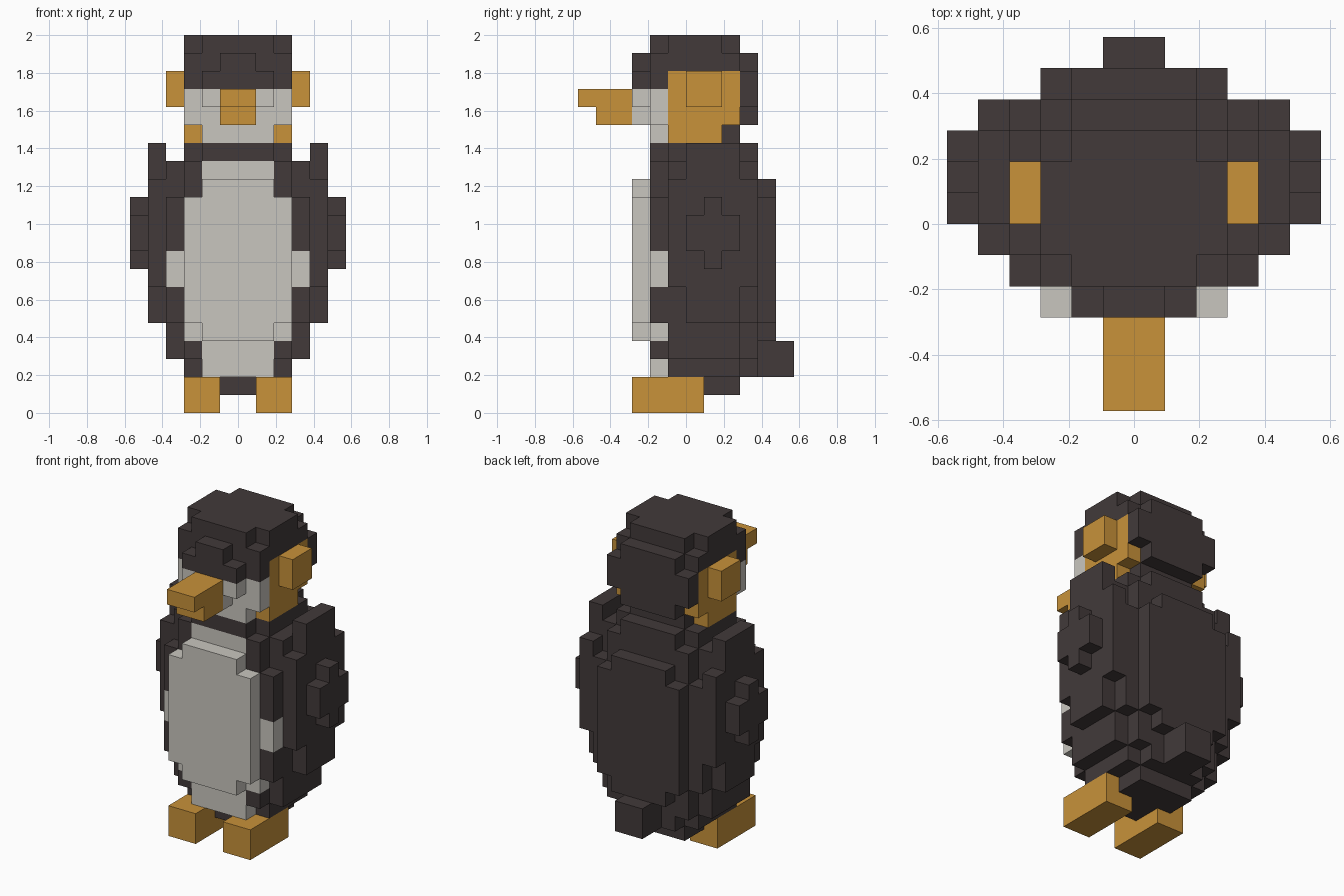
import bpy
import bmesh
from mathutils import Vector

cube = bpy.data.objects.get("Cube")
if cube:
    bpy.data.objects.remove(cube)

U = 2 / 21  # edge of one block


def material(name, rgb):
    m = bpy.data.materials.new(name)
    m.use_nodes = True
    color = (*rgb, 1)
    m.diffuse_color = color
    m.node_tree.nodes["Principled BSDF"].inputs["Base Color"].default_value = color
    return m


charcoal = material("charcoal", (0.054, 0.042, 0.042))
orange = material("orange", (0.58, 0.287, 0.042))
pale = material("pale_grey", (0.584, 0.565, 0.521))

cells = {}


def block(part, x, y, z):
    """Fill a box of blocks on both sides; x is the distance from the middle."""
    for i in range(*x):
        for j in range(*y):
            for k in range(*z):
                cells[i, j, k] = cells[-1 - i, j, k] = part


# Torso: thick core with rounded front and back layers
block("body", (0, 4), (-1, 3), (3, 14))
block("body", (0, 3), (-1, 3), (2, 15))
block("body", (0, 2), (-1, 3), (1, 2))
for y in ((-2, -1), (3, 4)):
    block("body", (0, 2), y, (2, 15))
    block("body", (0, 3), y, (3, 14))
    block("body", (0, 4), y, (5, 12))
block("body", (0, 3), (4, 5), (5, 12))
block("body", (0, 2), (4, 5), (4, 13))
block("tail", (0, 1), (4, 6), (2, 4))

# Belly: pale patch in the front layer plus a raised panel
block("belly", (0, 2), (-2, -1), (2, 14))
block("belly", (0, 3), (-2, -1), (4, 12))
block("belly", (0, 4), (-2, -1), (7, 9))
block("belly", (0, 3), (-3, -2), (5, 12))
block("belly", (0, 2), (-3, -2), (4, 13))

# Wings
block("wings", (4, 5), (-1, 4), (7, 13))
block("wings", (4, 5), (0, 3), (5, 15))
block("wings", (5, 6), (0, 3), (9, 11))
block("wings", (5, 6), (1, 2), (8, 12))

# Head
block("head", (0, 3), (-2, 3), (16, 20))
block("head", (0, 2), (-2, 3), (15, 21))
block("head", (0, 3), (-1, 2), (15, 21))
block("head", (0, 3), (3, 4), (17, 19))
block("head", (0, 2), (3, 4), (16, 20))
block("head", (0, 2), (-3, -2), (18, 19))
block("head", (0, 1), (-3, -2), (19, 20))

# Pale face
block("face", (0, 3), (-2, -1), (16, 18))
block("face", (0, 2), (-2, -1), (15, 16))
block("face", (0, 2), (-3, -2), (17, 18))
block("face", (0, 1), (-3, -2), (16, 17))

# Orange cheeks, ear pads, beak and feet
block("cheeks", (2, 3), (-1, 3), (16, 19))
block("cheeks", (2, 3), (-1, 2), (15, 16))
block("ear_pads", (3, 4), (0, 2), (17, 19))
block("beak", (0, 1), (-6, -3), (17, 18))
block("beak", (0, 1), (-5, -3), (16, 17))
block("feet", (1, 3), (-3, 1), (0, 2))

PARTS = {
    "body": charcoal, "tail": charcoal, "wings": charcoal, "head": charcoal,
    "belly": pale, "face": pale,
    "cheeks": orange, "ear_pads": orange, "beak": orange, "feet": orange,
}


def build(part, mat):
    """Skin the exposed sides of one part's blocks and merge flat areas."""
    bm = bmesh.new()
    for cell in [c for c, owner in cells.items() if owner == part]:
        centre = Vector(cell) + Vector((0.5, 0.5, 0.5))
        for axis in range(3):
            for sign in (-1, 1):
                n, u, v = Vector(), Vector(), Vector()
                n[axis] = sign
                if tuple(int(a + b) for a, b in zip(cell, n)) in cells:
                    continue
                u[(axis + 1) % 3] = 0.5
                v[(axis + 2) % 3] = 0.5 * sign
                mid = centre + n / 2
                corners = (mid - u - v, mid + u - v, mid + u + v, mid - u + v)
                bm.faces.new([bm.verts.new(c * U) for c in corners])
    bmesh.ops.remove_doubles(bm, verts=bm.verts, dist=U / 100)
    bmesh.ops.dissolve_limit(bm, angle_limit=0.01, verts=bm.verts, edges=bm.edges)
    mesh = bpy.data.meshes.new(part)
    bm.to_mesh(mesh)
    bm.free()
    mesh.materials.append(mat)
    bpy.context.collection.objects.link(bpy.data.objects.new(part, mesh))


for part, mat in PARTS.items():
    build(part, mat)
